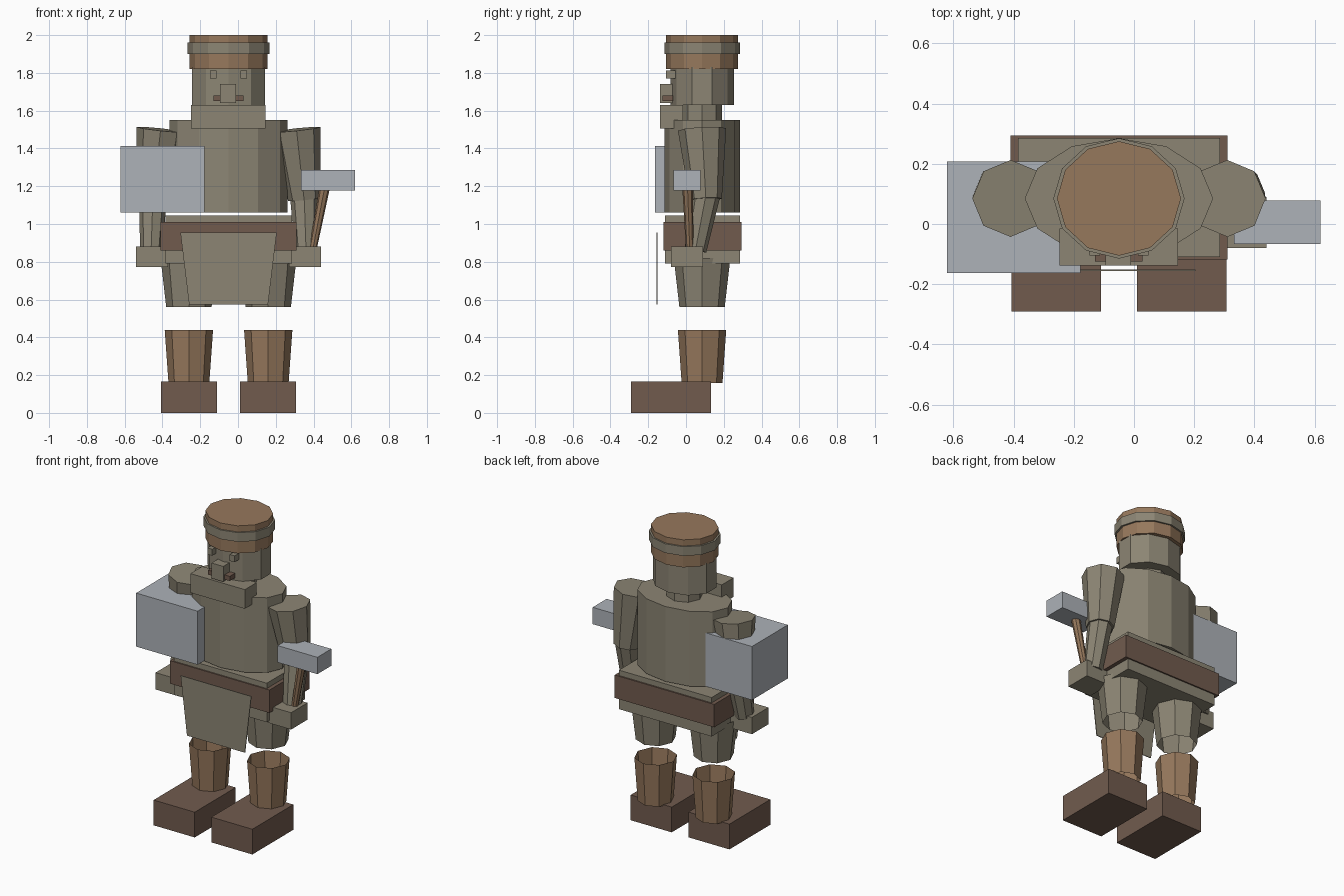
import bpy, bmesh, math
from mathutils import Vector, Matrix

cube = bpy.data.objects.get("Cube")
if cube:
    bpy.data.objects.remove(cube, do_unlink=True)

CX, CY = -0.05, 0.085  # body axis


def material(name, rgb):
    m = bpy.data.materials.new(name)
    m.use_nodes = True
    m.diffuse_color = (*rgb, 1)
    m.node_tree.nodes["Principled BSDF"].inputs["Base Color"].default_value = (*rgb, 1)
    return m


CLOTH = material("olive grey", (0.262, 0.235, 0.174))
TAN = material("tan leather", (0.305, 0.188, 0.107))
BROWN = material("dark brown", (0.165, 0.105, 0.076))
STEEL = material("pale steel", (0.418, 0.445, 0.479))


def finish(name, bm, mat):
    bmesh.ops.recalc_face_normals(bm, faces=bm.faces)
    mesh = bpy.data.meshes.new(name)
    bm.to_mesh(mesh)
    bm.free()
    mesh.materials.append(mat)
    ob = bpy.data.objects.new(name, mesh)
    bpy.context.collection.objects.link(ob)
    return ob


def box(name, mat, x, y, z):
    """Box from (min, max) pairs."""
    bm = bmesh.new()
    bmesh.ops.create_cube(bm, size=1)
    for v in bm.verts:
        v.co = Vector([(a + b) / 2 + c * (b - a) for (a, b), c in zip((x, y, z), v.co)])
    return finish(name, bm, mat)


def limb(name, mat, start, end, r1, r2, sides=8, caps=True):
    """Tapered prism between two points."""
    a, b = Vector(start), Vector(end)
    bm = bmesh.new()
    bmesh.ops.create_cone(bm, cap_ends=caps, segments=sides, radius1=r1,
                          radius2=r2, depth=(b - a).length)
    turn = Vector((0, 0, 1)).rotation_difference(b - a).to_matrix().to_4x4()
    bm.transform(Matrix.Translation((a + b) / 2) @ turn)
    return finish(name, bm, mat)


def drum(name, mat, rx, ry, z0, z1, sides=12):
    """Upright elliptical prism on the body axis."""
    bm = bmesh.new()
    bmesh.ops.create_cone(bm, cap_ends=True, segments=sides, radius1=1, radius2=1, depth=1)
    bm.transform(Matrix.Translation((CX, CY, (z0 + z1) / 2)) @ Matrix.Diagonal((rx, ry, z1 - z0, 1)))
    return finish(name, bm, mat)


# Torso, neck and head
drum("torso", CLOTH, 0.313, 0.2, 1.06, 1.55)
drum("neck", CLOTH, 0.11, 0.105, 1.5, 1.64, 8)
drum("head", CLOTH, 0.203, 0.168, 1.63, 1.83, 10)
drum("cap", TAN, 0.206, 0.19, 1.82, 2.0)
drum("cap_band", CLOTH, 0.218, 0.2, 1.9, 1.96)

# Face
box("beard", CLOTH, (-0.248, 0.146), (-0.138, -0.015), (1.505, 1.63))
box("nose", CLOTH, (-0.095, -0.01), (-0.138, -0.06), (1.64, 1.74))
box("moustache", BROWN, (-0.13, 0.028), (-0.125, -0.07), (1.65, 1.68))

# Hips and belt
box("hips", CLOTH, (-0.385, 0.285), (-0.11, 0.285), (0.79, 1.045))
box("belt", BROWN, (-0.41, 0.31), (-0.118, 0.294), (0.86, 1.01))

# Apron: thin tapered plate
apron = box("apron", CLOTH, (-0.305, 0.205), (-0.157, -0.152), (0.575, 0.955))
for v in apron.data.vertices:
    if v.co.z < 0.7:
        v.co.x = CX + (v.co.x - CX) * 0.82

# Paired parts
for side, s in (("left", 1), ("right", -1)):
    def at(d, y, z):
        return (CX + s * d, y, z)

    def span(a, b):
        return tuple(sorted((CX + s * a, CX + s * b)))

    box(side + "_eye", CLOTH, span(0.063, 0.098), (-0.105, -0.03), (1.77, 1.812))
    limb(side + "_upper_arm", CLOTH, at(0.4, 0.105, 1.13), at(0.36, CY, 1.5), 0.085, 0.128)
    limb(side + "_forearm", CLOTH, at(0.41, 0.05, 0.86), at(0.4, 0.105, 1.15), 0.058, 0.075)
    box(side + "_hand", CLOTH, span(0.32, 0.49), (-0.08, 0.09), (0.772, 0.882))
    limb(side + "_thigh", CLOTH, at(0.21, CY, 0.56), at(0.21, CY, 0.82), 0.12, 0.15, caps=False)
    limb(side + "_boot_shaft", TAN, at(0.21, CY, 0.158), at(0.21, CY, 0.44), 0.108, 0.128, caps=False)
    box(side + "_shoe", BROWN, span(0.06, 0.357), (-0.29, 0.133), (0, 0.165))

# Held items
box("shield", STEEL, (-0.622, -0.178), (-0.163, 0.207), (1.062, 1.412))
box("hammer_head", STEEL, (0.333, 0.62), (-0.066, 0.078), (1.177, 1.287))
limb("hammer_handle", TAN, (0.395, 0.02, 0.86), (0.46, 0.008, 1.2), 0.02, 0.028)
